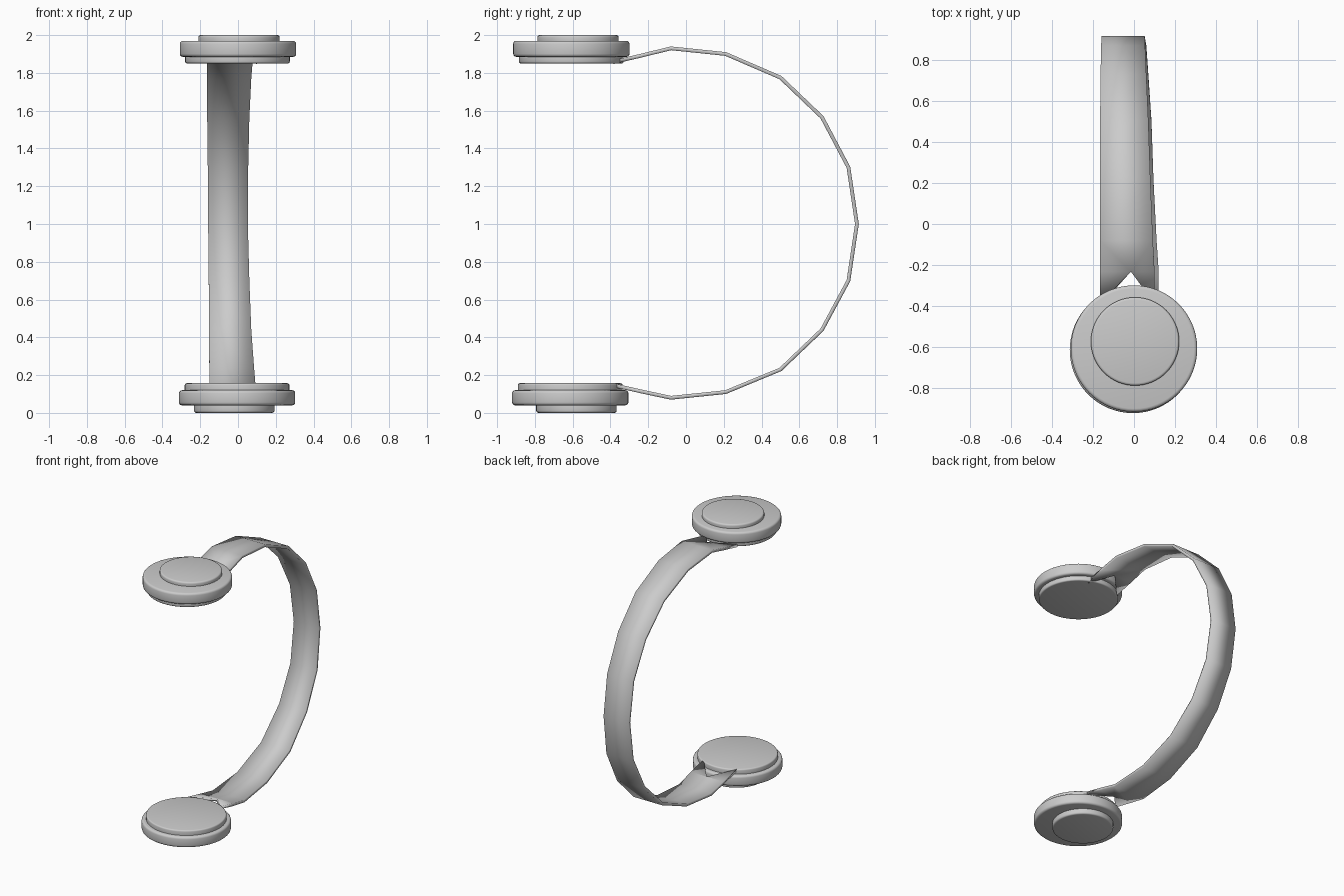
import bpy, bmesh, math

if "Cube" in bpy.data.objects:
    bpy.data.objects.remove(bpy.data.objects["Cube"])

metal = bpy.data.materials.new("plain_grey")
metal.diffuse_color = (0.6, 0.6, 0.6, 1)
metal.use_nodes = True
metal.node_tree.nodes["Principled BSDF"].inputs["Base Color"].default_value = metal.diffuse_color


def finish(name, bm, angle):
    bmesh.ops.recalc_face_normals(bm, faces=bm.faces)
    mesh = bpy.data.meshes.new(name)
    bm.to_mesh(mesh)
    bm.free()
    mesh.materials.append(metal)
    obj = bpy.data.objects.new(name, mesh)
    bpy.context.collection.objects.link(obj)
    bpy.ops.object.select_all(action='DESELECT')
    obj.select_set(True)
    bpy.context.view_layer.objects.active = obj
    bpy.ops.object.shade_smooth_by_angle(angle=math.radians(angle))
    return obj


def disc(name, x, y, radius, z0, z1, bevel):
    """Closed round plate with rounded rims."""
    bm = bmesh.new()
    bmesh.ops.create_cone(bm, cap_ends=True, segments=64, radius1=radius,
                          radius2=radius, depth=z1 - z0)
    bmesh.ops.translate(bm, vec=(x, y, (z0 + z1) / 2), verts=bm.verts)
    rims = [e for e in bm.edges if abs(e.verts[0].co.z - e.verts[1].co.z) < 1e-5]
    bmesh.ops.bevel(bm, geom=rims, offset=bevel, segments=3, profile=0.5,
                    affect='EDGES')
    return finish(name, bm, 35)


# Ear cups: wide shell, raised outer cap, inner cushion
disc("upper_shell", 0, -0.607, 0.308, 1.885, 1.97, 0.016)
disc("upper_cap", 0.005, -0.572, 0.215, 1.95, 2.0, 0.012)
disc("upper_cushion", -0.003, -0.607, 0.277, 1.85, 1.90, 0.01)
disc("lower_shell", -0.005, -0.613, 0.308, 0.04, 0.12, 0.016)
disc("lower_cap", -0.02, -0.58, 0.213, 0.0, 0.06, 0.012)
disc("lower_cushion", -0.005, -0.613, 0.277, 0.10, 0.157, 0.01)

# Headband: faceted strip that splits into a pointed prong at each cup
# each station is y, z, left x, right x
stations = [
    (-0.23, 1.893, -0.165, 0.10), (-0.08, 1.93, -0.165, 0.092),
    (0.21, 1.90, -0.165, 0.08), (0.50, 1.775, -0.165, 0.07),
    (0.72, 1.565, -0.163, 0.06), (0.86, 1.30, -0.16, 0.054),
    (0.905, 1.0, -0.158, 0.052), (0.86, 0.70, -0.155, 0.06),
    (0.72, 0.44, -0.153, 0.07), (0.50, 0.23, -0.152, 0.085),
    (0.21, 0.11, -0.152, 0.095), (-0.08, 0.08, -0.155, 0.11),
    (-0.23, 0.112, -0.155, 0.12),
]
bm = bmesh.new()
rows = [(bm.verts.new((l, y, z)), bm.verts.new((r, y, z)))
        for y, z, l, r in stations]
apex = {0: bm.verts.new((-0.015, -0.23, 1.893)),
        len(rows) - 1: bm.verts.new((-0.015, -0.23, 0.112))}
for i in range(len(rows) - 1):
    (a, b), (c, d) = rows[i], rows[i + 1]
    face = [a]
    if i in apex:
        face.append(apex[i])
    face += [b, d]
    if i + 1 in apex:
        face.append(apex[i + 1])
    bm.faces.new(face + [c])
for i, tip_z in ((0, 1.857), (len(rows) - 1, 0.147)):
    for side in rows[i]:
        tip = bm.verts.new((side.co.x, -0.385, tip_z))
        bm.faces.new((side, apex[i], tip))
band = finish("headband", bm, 5)
solid = band.modifiers.new("thickness", 'SOLIDIFY')
solid.thickness = 0.02
solid.offset = 0
